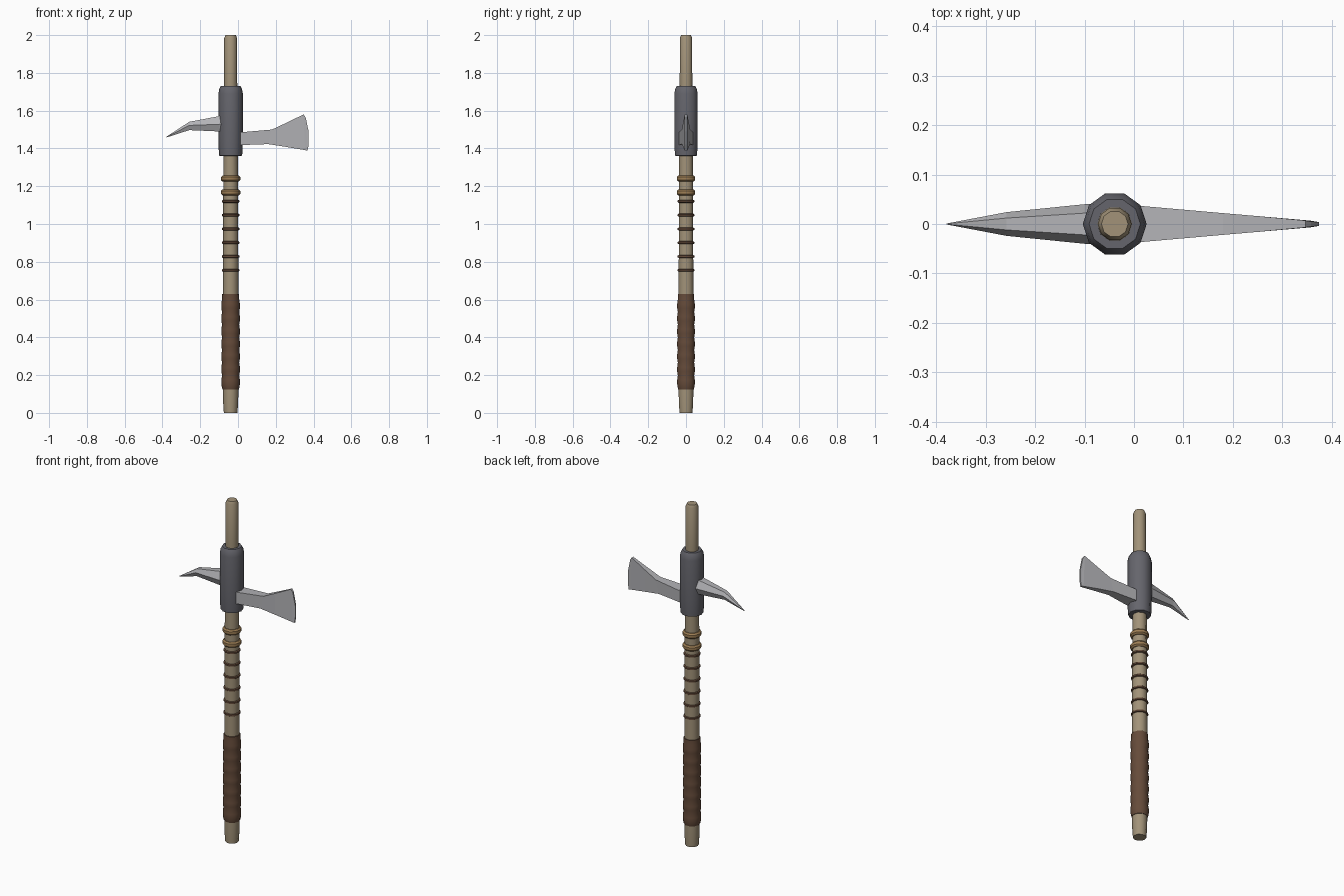
import bpy, bmesh, math

if "Cube" in bpy.data.objects:
    bpy.data.objects.remove(bpy.data.objects["Cube"])

CX = -0.039   # shaft axis
SIDES = 10


def mat(name, rgb):
    m = bpy.data.materials.new(name)
    m.diffuse_color = (*rgb, 1)
    m.use_nodes = True
    m.node_tree.nodes["Principled BSDF"].inputs["Base Color"].default_value = m.diffuse_color
    return m


WOOD = mat("wood", (0.36, 0.29, 0.19))
LEATHER = mat("leather", (0.13, 0.07, 0.042))
BRASS = mat("brass", (0.34, 0.21, 0.09))
IRON = mat("iron", (0.13, 0.13, 0.15))
STEEL = mat("steel", (0.45, 0.45, 0.47))


def finish(name, bm, material, smooth):
    bmesh.ops.recalc_face_normals(bm, faces=bm.faces)
    me = bpy.data.meshes.new(name)
    bm.to_mesh(me)
    bm.free()
    ob = bpy.data.objects.new(name, me)
    bpy.context.collection.objects.link(ob)
    me.materials.append(material)
    if smooth:
        bpy.ops.object.select_all(action='DESELECT')
        ob.select_set(True)
        bpy.context.view_layer.objects.active = ob
        bpy.ops.object.shade_smooth_by_angle(angle=math.radians(40))
    return ob


def loft(name, rings, material, smooth=False):
    """Skin a list of point rings and cap both ends."""
    bm = bmesh.new()
    vs = [[bm.verts.new(p) for p in r] for r in rings]
    n = len(rings[0])
    for a, b in zip(vs, vs[1:]):
        for i in range(n):
            j = (i + 1) % n
            bm.faces.new((a[i], a[j], b[j], b[i]))
    bm.faces.new(vs[0])
    bm.faces.new(vs[-1])
    return finish(name, bm, material, smooth)


def lathe(name, profile, material):
    """Ten-sided turned part from (radius, z) pairs."""
    angles = [2 * math.pi * i / SIDES for i in range(SIDES)]
    rings = [[(CX + r * math.cos(a), r * math.sin(a), z) for a in angles]
             for r, z in profile]
    return loft(name, rings, material, True)


# Shaft
lathe("shaft", [(0.036, 0), (0.040, 0.06), (0.041, 0.13), (0.041, 0.63),
                (0.039, 1.2), (0.035, 1.75), (0.034, 1.985), (0.027, 2.0)], WOOD)

# Wavy leather grip
grip = [(0.0435, 0.125)]
BULGES = 7
for i in range(BULGES):
    z = 0.13 + i * 0.067
    grip += [(0.0455, z + 0.002), (0.049, z + 0.022), (0.049, z + 0.045)]
grip += [(0.0455, 0.602), (0.0455, 0.63)]
lathe("leather_grip", grip, LEATHER)


# Cord rings and larger collars
def ring(name, z, r, h, material):
    lathe(name, [(r - 0.008, z - h), (r, z - h * 0.5),
                 (r, z + h * 0.5), (r - 0.008, z + h)], material)


for i in range(6):
    ring(f"cord_ring_{i + 1}", 0.755 + i * 0.073, 0.046, 0.009, LEATHER)
for i, z in enumerate((1.167, 1.24)):
    ring(f"brass_band_{i + 1}", z, 0.051, 0.016, BRASS)

# Iron socket
lathe("socket", [(0.053, 1.36), (0.061, 1.362), (0.0635, 1.40), (0.0646, 1.46),
                 (0.0646, 1.69), (0.060, 1.715), (0.052, 1.73)], IRON)

# Axe blade: flat-sided wedge, thickness shrinking towards the edge
stations = [  # x top, z top, x bottom, z bottom, half thickness
    (-0.03, 1.484, -0.03, 1.412, 0.039),
    (0.02, 1.486, 0.02, 1.418, 0.036),
    (0.18, 1.500, 0.16, 1.423, 0.022),
    (0.25, 1.533, 0.25, 1.409, 0.016),
    (0.347, 1.580, 0.355, 1.391, 0.007),
    (0.358, 1.565, 0.368, 1.388, 0.005),
    (0.374, 1.490, 0.374, 1.420, 0.004),
]
loft("axe_blade", [[(xt, -t, zt), (xt, t, zt), (xb, t, zb), (xb, -t, zb)]
                   for xt, zt, xb, zb, t in stations], STEEL)

# Back spike: six-sided section drooping to a point
spike = [  # x, z top, z middle, z bottom, half width middle, half width flats
    (-0.04, 1.580, 1.530, 1.480, 0.043, 0.025),
    (-0.10, 1.571, 1.528, 1.490, 0.040, 0.022),
    (-0.258, 1.541, 1.522, 1.497, 0.024, 0.012),
    (-0.379, 1.462, 1.460, 1.458, 0.001, 0.0005),
]
loft("back_spike", [[(x, -f, zt), (x, f, zt), (x, w, zm),
                     (x, f, zb), (x, -f, zb), (x, -w, zm)]
                    for x, zt, zm, zb, w, f in spike], STEEL)
